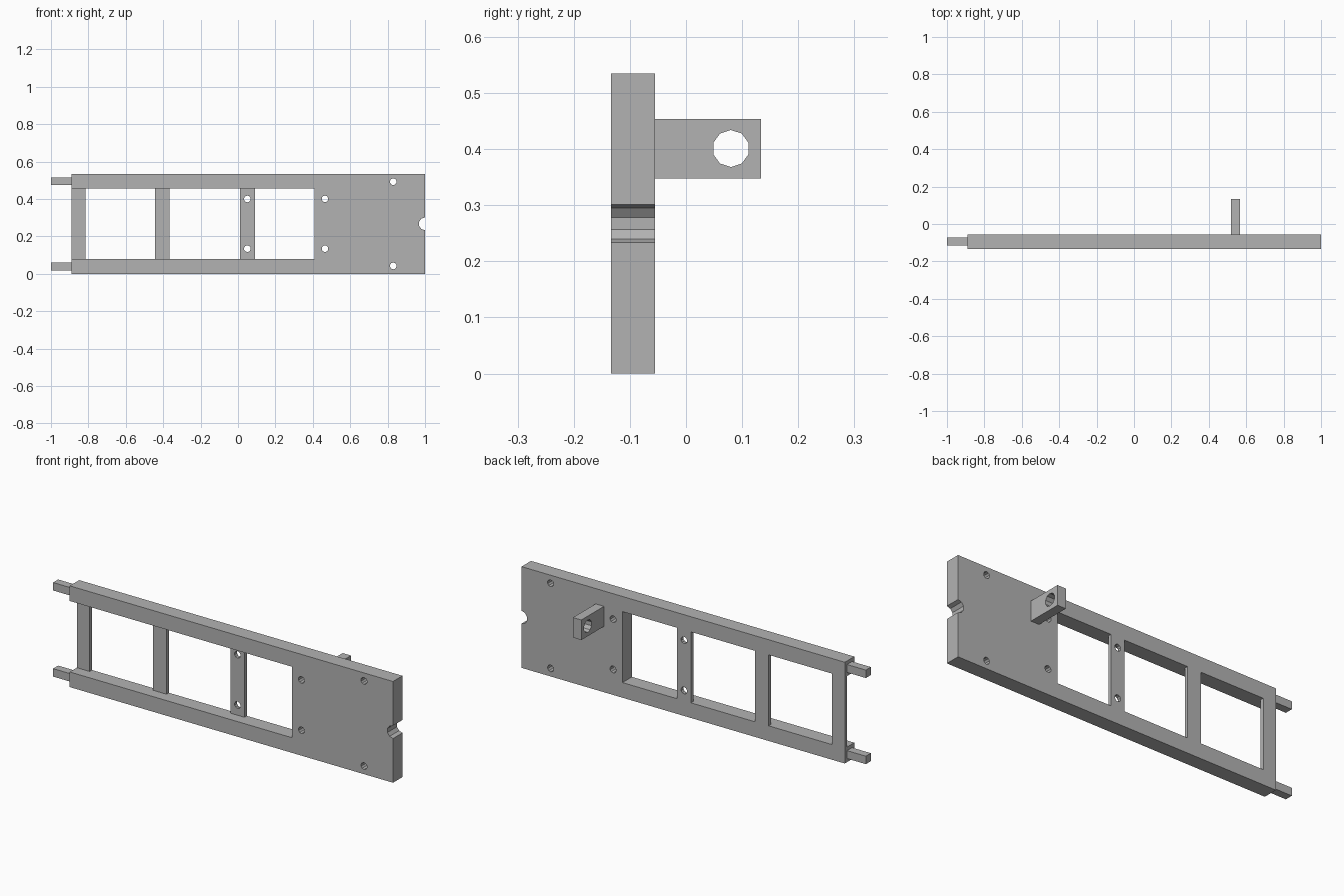
import bpy, bmesh, math
from mathutils import Matrix, Vector

default = bpy.data.objects.get("Cube")
if default:
    bpy.data.objects.remove(default, do_unlink=True)

grey = bpy.data.materials.new("plain grey")
grey.use_nodes = True
GREY = (0.45, 0.45, 0.45, 1)
grey.diffuse_color = GREY
grey.node_tree.nodes["Principled BSDF"].inputs["Base Color"].default_value = GREY

# Main dimensions
FRONT, BACK = -0.134, -0.055
MID = (FRONT + BACK) / 2
HEIGHT, RAIL = 0.535, 0.08
FRAME_END, PLATE_START = -0.89, 0.41


def make_object(name, bm):
    bmesh.ops.recalc_face_normals(bm, faces=bm.faces)
    mesh = bpy.data.meshes.new(name)
    bm.to_mesh(mesh)
    bm.free()
    mesh.materials.append(grey)
    obj = bpy.data.objects.new(name, mesh)
    bpy.context.collection.objects.link(obj)
    return obj


def box(name, low, high):
    low, high = Vector(low), Vector(high)
    bm = bmesh.new()
    bmesh.ops.create_cube(bm, size=1, matrix=Matrix.Translation((low + high) / 2)
                          @ Matrix.Diagonal((high - low).to_4d()))
    return make_object(name, bm)


def extrude_profile(name, points):
    """Extrude an x-z outline through the thickness of the frame."""
    bm = bmesh.new()
    face = bm.faces.new([bm.verts.new((x, FRONT, z)) for x, z in points])
    grown = bmesh.ops.extrude_face_region(bm, geom=[face])["geom"]
    bmesh.ops.translate(bm, vec=(0, BACK - FRONT, 0),
                        verts=[v for v in grown if isinstance(v, bmesh.types.BMVert)])
    return make_object(name, bm)


def drill(obj, holes, axis):
    """Cut ten-sided holes, given as (centre, radius), along the y or x axis."""
    bm = bmesh.new()
    if axis == "Y":
        turn = Matrix.Rotation(math.pi / 2, 4, "X")
    else:
        turn = Matrix.Rotation(math.pi / 2, 4, "Y")
    for centre, radius in holes:
        ring = bmesh.ops.create_cone(bm, cap_ends=True, segments=10, radius1=radius,
                                     radius2=radius, depth=0.4)["verts"]
        # Bring a corner of the ten-sided outline to the top
        spin = 0 if axis == "Y" else math.pi / 2
        top = max((turn @ v.co).z for v in ring)
        if top < radius * 0.99:
            spin = math.pi / 10
        else:
            spin = 0
        bmesh.ops.transform(bm, verts=ring, matrix=Matrix.Translation(centre) @ turn
                            @ Matrix.Rotation(spin, 4, "Z"))
    cutter = make_object("hole_cutter", bm)
    cutter.hide_render = True
    mod = obj.modifiers.new("holes", "BOOLEAN")
    mod.operation, mod.solver, mod.object = "DIFFERENCE", "EXACT", cutter
    bpy.context.view_layer.objects.active = obj
    bpy.ops.object.modifier_apply(modifier=mod.name)
    bpy.data.objects.remove(cutter, do_unlink=True)


# Solid end plate with the two long rails
body = extrude_profile("rails_and_end_plate", [
    (FRAME_END, 0), (1, 0), (1, HEIGHT), (FRAME_END, HEIGHT),
    (FRAME_END, HEIGHT - RAIL), (PLATE_START, HEIGHT - RAIL),
    (PLATE_START, RAIL), (FRAME_END, RAIL)])
centre_z = HEIGHT / 2
body_holes = [((1, MID, centre_z), 0.034)]
for side in (-1, 1):
    body_holes += [((0.465, MID, centre_z + side * 0.133), 0.018),
                   ((0.83, MID, centre_z + side * 0.225), 0.018)]
drill(body, body_holes, "Y")

# Thin cross bars flush with the back
for name, x0, x1 in (("end_bar", FRAME_END, -0.815),
                     ("middle_bar", -0.445, -0.365),
                     ("drilled_bar", 0.01, 0.09)):
    bar = box(name, (x0, BACK - 0.02, RAIL), (x1, BACK, HEIGHT - RAIL))
drill(bar, [((0.05, MID, centre_z + s * 0.133), 0.018) for s in (-1, 1)], "Y")

# Square pins on the rail ends
for name, z in (("lower_pin", 0.04), ("upper_pin", HEIGHT - 0.04)):
    box(name, (-1, MID - 0.021, z - 0.021), (FRAME_END, MID + 0.021, z + 0.021))

# Lug with an eye on the back
lug = box("back_lug", (0.518, BACK, 0.348), (0.567, 0.134, 0.454))
drill(lug, [((0.54, 0.08, 0.401), 0.033)], "X")
